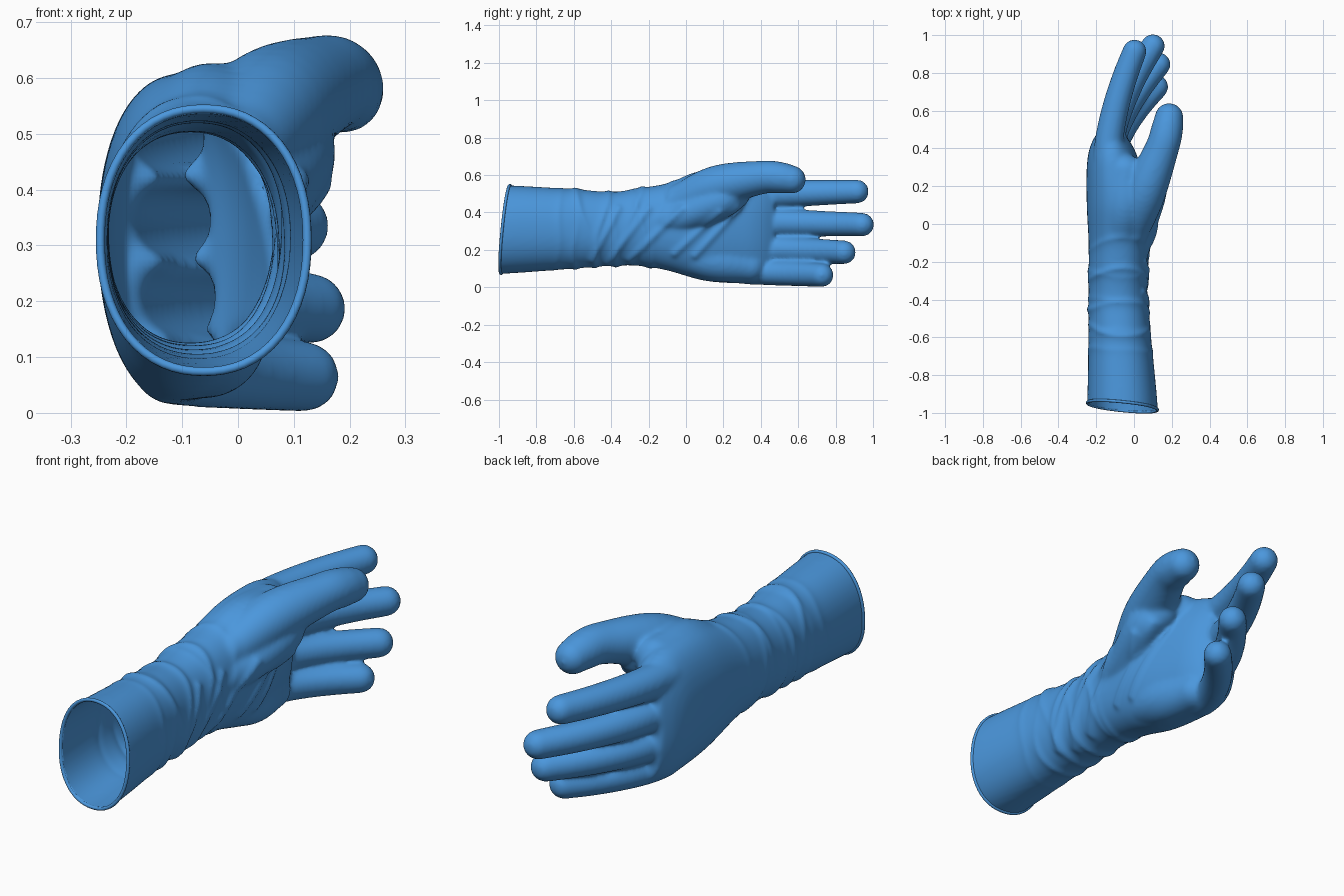
import bpy, bmesh, math
from mathutils import Vector

cube = bpy.data.objects.get("Cube")
if cube:
    bpy.data.objects.remove(cube, do_unlink=True)

blue = bpy.data.materials.new("glove_blue")
blue.use_nodes = True
color = (0.07, 0.31, 0.72, 1)
blue.diffuse_color = color
bsdf = blue.node_tree.nodes["Principled BSDF"]
bsdf.inputs["Base Color"].default_value = color
bsdf.inputs["Roughness"].default_value = 0.6


def spline(rows, steps):
    """Catmull-Rom interpolation of equal-length tuples."""
    rows = [Vector(row) for row in rows]
    rows = [rows[0] * 2 - rows[1]] + rows + [rows[-1] * 2 - rows[-2]]
    result = []
    for before, start, end, after in zip(rows, rows[1:], rows[2:], rows[3:]):
        leave, arrive = (end - before) / 2, (after - start) / 2
        for i in range(steps):
            t = i / steps
            ease = t * t * (3 - 2 * t)
            result.append(start.lerp(end, ease) + leave * t * (1 - t) ** 2
                          - arrive * t * t * (1 - t))
    return result + [rows[-2]]


def loft(bm, rings):
    """Skin a list of rings and cap both ends."""
    rings = [[bm.verts.new(point) for point in ring] for ring in rings]
    count = len(rings[0])
    for near, far in zip(rings, rings[1:]):
        for i in range(count):
            j = (i + 1) % count
            bm.faces.new((near[i], near[j], far[j], far[i]))
    bm.faces.new(rings[0][::-1])
    bm.faces.new(rings[-1])


def section(y, left, right, bottom, top, count=64, power=2.2):
    """Slightly squared oval across the arm."""
    ring = []
    for i in range(count):
        angle = math.tau * i / count
        c, s = math.cos(angle), math.sin(angle)
        swell = (abs(c) ** power + abs(s) ** power) ** (-1 / power)
        ring.append(Vector(((left + right + (right - left) * c * swell) / 2, y,
                            (bottom + top + (top - bottom) * s * swell) / 2)))
    return ring


def tube(bm, path, count=28, tip_rings=8):
    """Round-tipped tube along rows of x, y, z, radius."""
    points = spline(path, 6)
    rings = []

    def add_ring(center, axis, radius):
        side = axis.cross(Vector((0, 0, 1))).normalized()
        up = side.cross(axis)
        angles = [math.tau * i / count for i in range(count)]
        rings.append([center + (side * math.cos(a) + up * math.sin(a)) * radius
                      for a in angles])

    last = len(points) - 1
    for i, point in enumerate(points):
        axis = (points[min(i + 1, last)].xyz - points[max(i - 1, 0)].xyz).normalized()
        add_ring(point.xyz, axis, point.w)
    for i in range(1, tip_rings):
        angle = math.pi / 2 * i / tip_rings
        add_ring(point.xyz + axis * point.w * math.sin(angle), axis,
                 point.w * math.cos(angle))
    loft(bm, rings)


bm = bmesh.new()

# Sleeve and palm: y, then x range and z range
cuff = (-0.247, 0.124, 0.074, 0.545)
palm = [(-1.1, *cuff), (-0.95, *cuff),
        (-0.6, -0.24, 0.09, 0.1, 0.525), (-0.4, -0.24, 0.07, 0.115, 0.51),
        (-0.25, -0.24, 0.07, 0.115, 0.53), (-0.1, -0.24, 0.075, 0.09, 0.555),
        (0.1, -0.25, 0.075, 0.035, 0.605), (0.3, -0.25, 0.035, 0.02, 0.605),
        (0.4, -0.235, 0, 0.025, 0.585), (0.47, -0.205, -0.045, 0.05, 0.555)]
loft(bm, [section(*row) for row in spline(palm, 6)])

# Fingers curl from the knuckles: base and tip positions, base radius
fingers = {
    "index": ((-0.14, 0.34, 0.495), (0.003, 0.914, 0.512), 0.078),
    "middle": ((-0.14, 0.34, 0.35), (0.1, 0.942, 0.335), 0.078),
    "ring": ((-0.14, 0.33, 0.21), (0.13, 0.845, 0.187), 0.076),
    "little": ((-0.12, 0.32, 0.085), (0.118, 0.726, 0.065), 0.07)}
for base, tip, radius in fingers.values():
    base, tip = Vector(base), Vector(tip)
    path = []
    for i in range(6):
        t = i / 5
        point = base.lerp(tip, t)
        point.x = base.x + (tip.x - base.x) * t ** 1.65
        path.append((*point, radius + (0.064 - radius) * t))
    tube(bm, path)

# Thumb
tube(bm, [(-0.03, -0.1, 0.43, 0.08), (0.05, 0.15, 0.535, 0.112),
          (0.148, 0.4, 0.587, 0.09), (0.175, 0.5, 0.586, 0.085),
          (0.186, 0.565, 0.576, 0.076)])
# Pad below the thumb
tube(bm, [(-0.01, -0.17, 0.35, 0.078), (0.03, 0, 0.39, 0.092),
          (0.08, 0.18, 0.46, 0.095), (0.07, 0.26, 0.5, 0.083)])
# Web between thumb and index finger
tube(bm, [(-0.08, -0.06, 0.46, 0.1), (-0.05, 0.1, 0.515, 0.11),
          (-0.045, 0.28, 0.53, 0.09)])
# Pad above the little finger side
tube(bm, [(-0.06, -0.06, 0.19, 0.09), (-0.055, 0.15, 0.14, 0.108),
          (-0.07, 0.34, 0.11, 0.085)])
bmesh.ops.recalc_face_normals(bm, faces=bm.faces)

mesh = bpy.data.meshes.new("glove_body")
bm.to_mesh(mesh)
bm.free()
glove = bpy.data.objects.new("glove_body", mesh)
bpy.context.collection.objects.link(glove)

# Fuse all parts into one soft skin
remesh = glove.modifiers.new("fuse", 'REMESH')
remesh.mode = 'VOXEL'
remesh.voxel_size = 0.01
soften = glove.modifiers.new("soften", 'SMOOTH')
soften.factor = 0.5
soften.iterations = 16
bpy.context.view_layer.update()
fused = bpy.data.meshes.new_from_object(
    glove.evaluated_get(bpy.context.evaluated_depsgraph_get()))
glove.modifiers.clear()
glove.data = fused

# Ring folds round the wrist: y, slope, height
wrist_folds = [(-0.68, 0.1, 0.004), (-0.59, 0.05, 0.007), (-0.53, -0.25, 0.008),
               (-0.46, 0.2, 0.009), (-0.39, -0.12, 0.01), (-0.31, 0.3, 0.008),
               (-0.24, -0.2, 0.006), (-0.15, 0.25, 0.007)]
# Diagonal folds on the palm side: start and end as y, z
palm_folds = [((-0.5, 0.15), (-0.36, 0.42)), ((-0.42, 0.13), (-0.2, 0.42)),
              ((-0.3, 0.15), (-0.02, 0.42)), ((-0.06, 0.18), (0.18, 0.4)),
              ((0.05, 0.17), (0.28, 0.42))]
fold_width = 0.02


def fold_height(point, normal):
    height = 0
    for y, slope, top in wrist_folds:
        wave = 0.012 * math.sin(14 * point.z + 9 * point.x + 40 * y)
        offset = (point.y - y - slope * (point.z - 0.31) - wave) / fold_width
        fade = 0.6 + 0.4 * math.sin(9 * point.z + 30 * y)
        height += top * fade * math.exp(-abs(offset) ** (1.3 if offset < 0 else 2))
    facing = min(max(normal.x * 2, 0), 1)
    for start, end in palm_folds:
        start, end = Vector(start), Vector(end)
        along = end - start
        flat = point.yz - start
        t = min(max(flat.dot(along) / along.length_squared, 0), 1)
        distance = (flat - along * t).length / fold_width
        height += facing * 0.01 * math.exp(-distance ** 2)
    return height


bm = bmesh.new()
bm.from_mesh(fused)
bm.normal_update()
for vert in bm.verts:
    if vert.co.y < 0.5:
        vert.co += vert.normal * fold_height(vert.co, vert.normal)

# Open the slanted cuff
bmesh.ops.bisect_plane(bm, geom=bm.verts[:] + bm.edges[:] + bm.faces[:],
                       plane_co=(-0.06, -0.965, 0.31), plane_no=(0.1, 1, -0.1),
                       clear_inner=True)
for face in bm.faces:
    face.smooth = True
bm.to_mesh(fused)
bm.free()
fused.materials.clear()
fused.materials.append(blue)
wall = glove.modifiers.new("wall", 'SOLIDIFY')
wall.thickness = 0.008
wall.offset = -1

# Rolled bead round the cuff opening
curve = bpy.data.curves.new("cuff_rim", 'CURVE')
curve.dimensions = '3D'
curve.bevel_depth = 0.008
curve.bevel_resolution = 3
line = curve.splines.new('POLY')
points = section(-0.965, *cuff)
line.points.add(len(points) - 1)
for target, point in zip(line.points, points):
    slant = 0.1 * (point.z - 0.31 - point.x - 0.06)
    target.co = (point.x, point.y + slant, point.z, 1)
line.use_cyclic_u = True
curve.materials.append(blue)
rim = bpy.data.objects.new("cuff_rim", curve)
bpy.context.collection.objects.link(rim)
